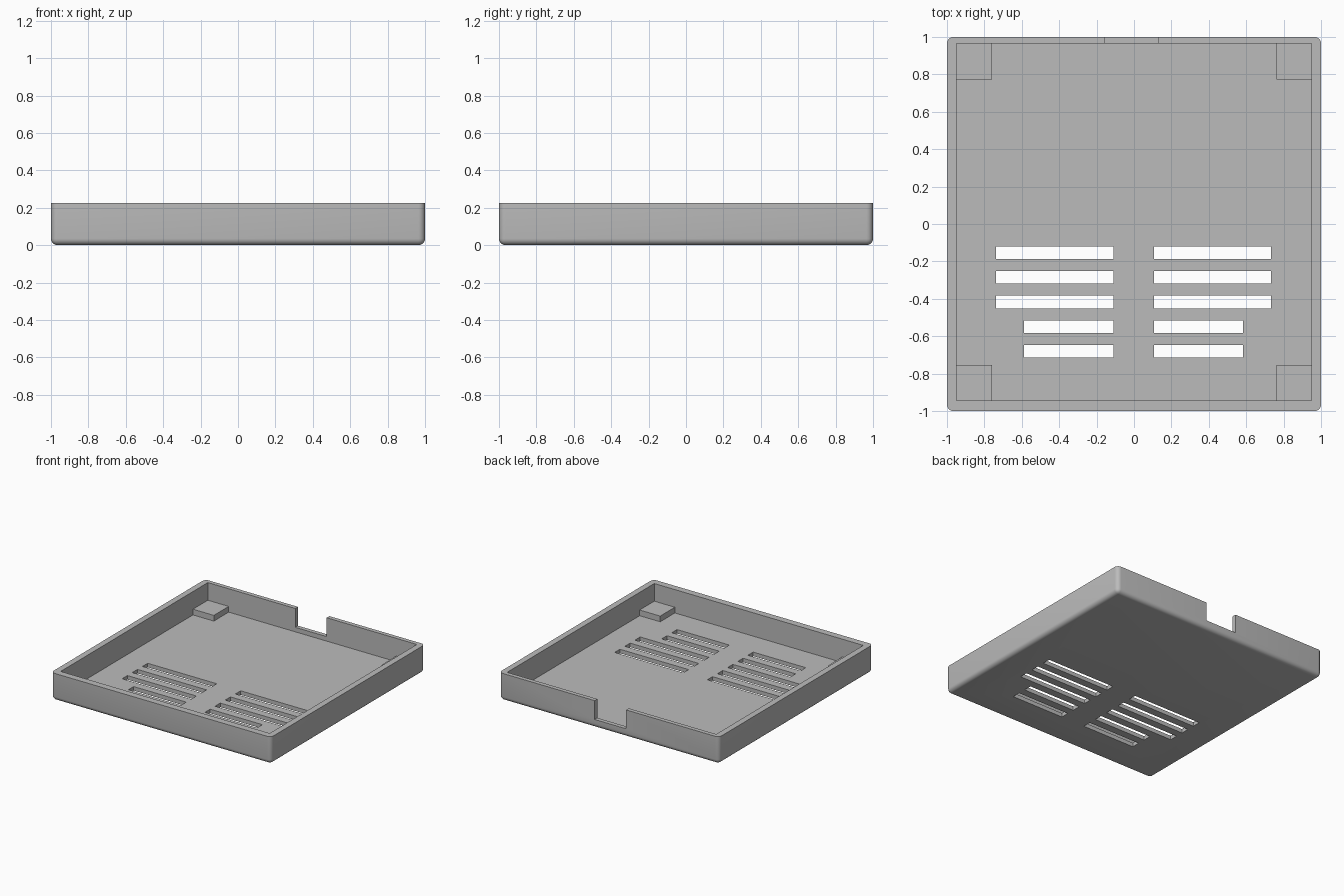
import bpy, bmesh
from mathutils import Vector

cube = bpy.data.objects.get("Cube")
if cube:
    bpy.data.objects.remove(cube, do_unlink=True)

grey = bpy.data.materials.new("plain_grey")
grey.use_nodes = True
grey.diffuse_color = (0.5, 0.5, 0.5, 1)
grey.node_tree.nodes["Principled BSDF"].inputs["Base Color"].default_value = (0.5, 0.5, 0.5, 1)

HEIGHT, FLOOR, NOTCH_Z, PAD_Z = 0.225, 0.033, 0.07, 0.08
X_IN, Y_FRONT, Y_BACK = 0.95, -0.945, 0.965


def box(name, low, high, round_radius=0):
    """Box between two corners, optionally rounded on all edges but the top ones."""
    low, high = Vector(low), Vector(high)
    bm = bmesh.new()
    bmesh.ops.create_cube(bm, size=1)
    for v in bm.verts:
        v.co = (low + high) / 2 + v.co * (high - low)
    if round_radius:
        edges = [e for e in bm.edges if min(v.co.z for v in e.verts) < high.z - 1e-4]
        bmesh.ops.bevel(bm, geom=edges, offset=round_radius, segments=5,
                        profile=0.5, affect="EDGES", clamp_overlap=True)
    mesh = bpy.data.meshes.new(name)
    bm.to_mesh(mesh)
    bm.free()
    mesh.materials.append(grey)
    obj = bpy.data.objects.new(name, mesh)
    bpy.context.collection.objects.link(obj)
    return obj


def cut(target, low, high):
    """Cut a box-shaped opening and discard the cutter."""
    cutter = box("cutter", low, high)
    cutter.hide_render = True
    mod = target.modifiers.new("opening", "BOOLEAN")
    mod.operation, mod.solver, mod.object = "DIFFERENCE", "EXACT", cutter
    bpy.context.view_layer.objects.active = target
    bpy.ops.object.modifier_apply(modifier=mod.name)
    bpy.data.objects.remove(cutter, do_unlink=True)


# Open tray with rounded outside edges
tray = box("tray", (-1, -1, 0), (1, 1, HEIGHT), 0.035)
cut(tray, (-X_IN, Y_FRONT, FLOOR), (X_IN, Y_BACK, 1))

# Cable notch in the back wall
cut(tray, (-0.155, 0.9, NOTCH_Z), (0.13, 1.1, 1))

# Two columns of vent slots: three long rows, then two short rows
for row in range(5):
    y = -0.153 - row * 0.132
    outer = 0.735 if row < 3 else 0.585
    for x0, x1 in ((-outer - 0.003, -0.11), (0.107, outer - 0.003)):
        cut(tray, (x0, y - 0.034, -1), (x1, y + 0.034, 0.1))

bpy.ops.object.select_all(action="DESELECT")
tray.select_set(True)
bpy.context.view_layer.objects.active = tray
bpy.ops.object.shade_smooth_by_angle(angle=0.6)

# Square support pads in the inside corners
for side, x0, x1 in (("right", -X_IN, -0.76), ("left", 0.763, X_IN)):
    box("front_" + side + "_pad", (x0, Y_FRONT, FLOOR), (x1, -0.755, PAD_Z))
    box("back_" + side + "_pad", (x0, 0.772, FLOOR), (x1, Y_BACK, PAD_Z))
